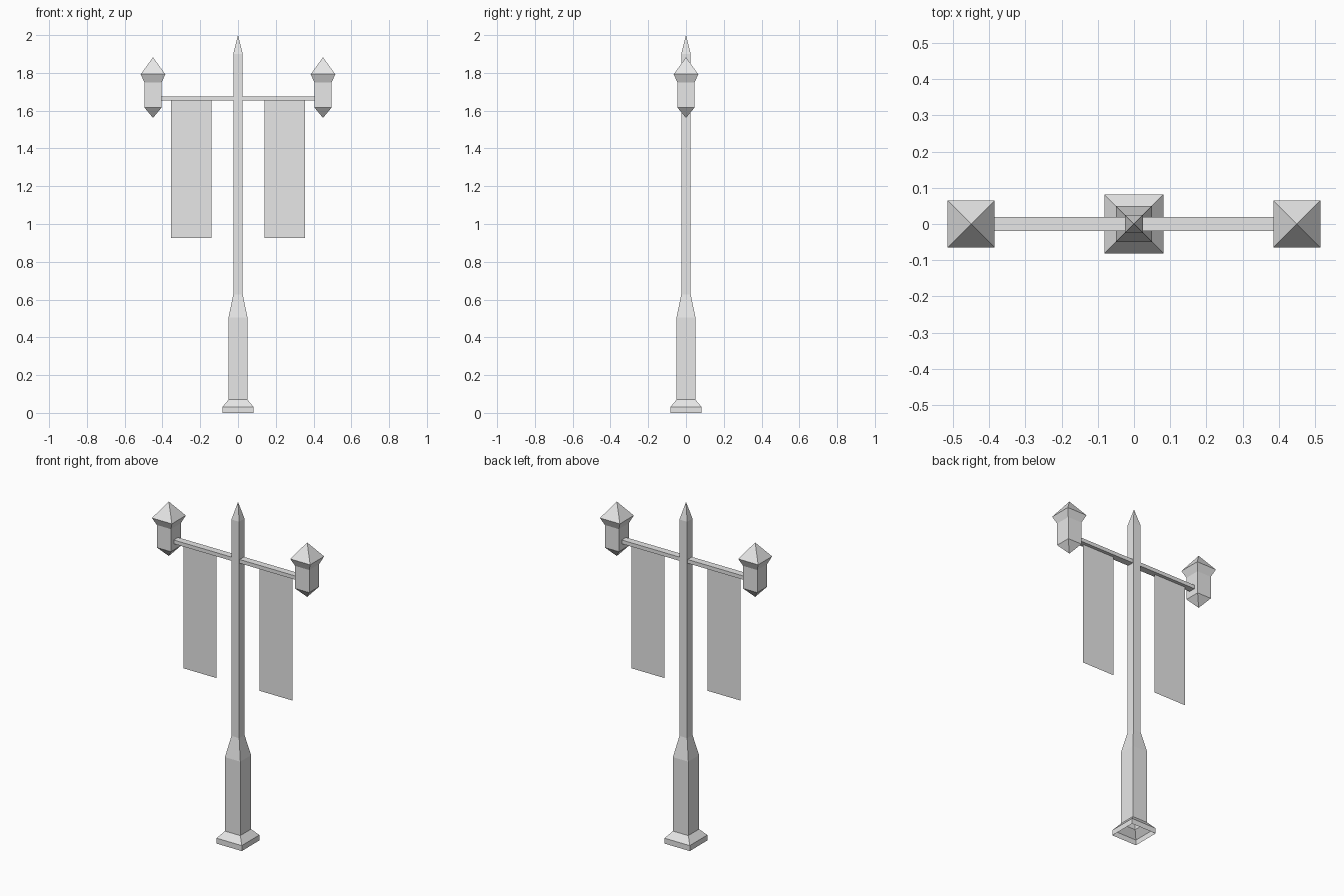
import bpy, bmesh

if "Cube" in bpy.data.objects:
    bpy.data.objects.remove(bpy.data.objects["Cube"])

# One plain grey for the whole lamp post
grey = bpy.data.materials.new("light_grey")
grey.diffuse_color = (0.8, 0.8, 0.8, 1)
grey.use_nodes = True
grey.node_tree.nodes["Principled BSDF"].inputs["Base Color"].default_value = grey.diffuse_color


def finish(name, bm):
    bmesh.ops.recalc_face_normals(bm, faces=bm.faces)
    mesh = bpy.data.meshes.new(name)
    bm.to_mesh(mesh)
    bm.free()
    mesh.materials.append(grey)
    obj = bpy.data.objects.new(name, mesh)
    bpy.context.collection.objects.link(obj)
    return obj


def square_tower(name, x, profile):
    """Stack square rings of (half width, z); zero width makes a point."""
    bm = bmesh.new()
    rings = []
    for h, z in profile:
        if h == 0:
            rings.append([bm.verts.new((x, 0, z))] * 4)
        else:
            rings.append([bm.verts.new((x + sx * h, sy * h, z))
                          for sx, sy in ((-1, -1), (1, -1), (1, 1), (-1, 1))])
    for low, high in zip(rings, rings[1:]):
        for i in range(4):
            j = (i + 1) % 4
            corners = [low[i], low[j], high[j], high[i]]
            bm.faces.new(list(dict.fromkeys(corners)))
    return finish(name, bm)


# Post with stepped foot, pedestal and pointed top, hollow underneath
square_tower("post", 0, [(0.082, 0), (0.082, 0.032), (0.05, 0.07), (0.05, 0.505),
                         (0.025, 0.627), (0.025, 1.9), (0, 2)])

for side, label in ((-1, "left"), (1, "right")):
    # Lantern with flared head and pointed ends
    square_tower(label + "_lantern", side * 0.45,
                 [(0, 1.562), (0.046, 1.617), (0.046, 1.75),
                  (0.065, 1.793), (0, 1.882)])

    # Hanging banner, a single thin sheet
    bm = bmesh.new()
    bm.faces.new([bm.verts.new((side * x, 0, z)) for x, z in
                  ((0.141, 0.927), (0.355, 0.927), (0.355, 1.656), (0.141, 1.656))])
    finish(label + "_banner", bm)

# Crossbar carrying the lanterns and banners
bm = bmesh.new()
bmesh.ops.create_cube(bm, size=1)
bmesh.ops.scale(bm, vec=(0.82, 0.04, 0.022), verts=bm.verts)
bmesh.ops.translate(bm, vec=(0, 0, 1.665), verts=bm.verts)
finish("crossbar", bm)
